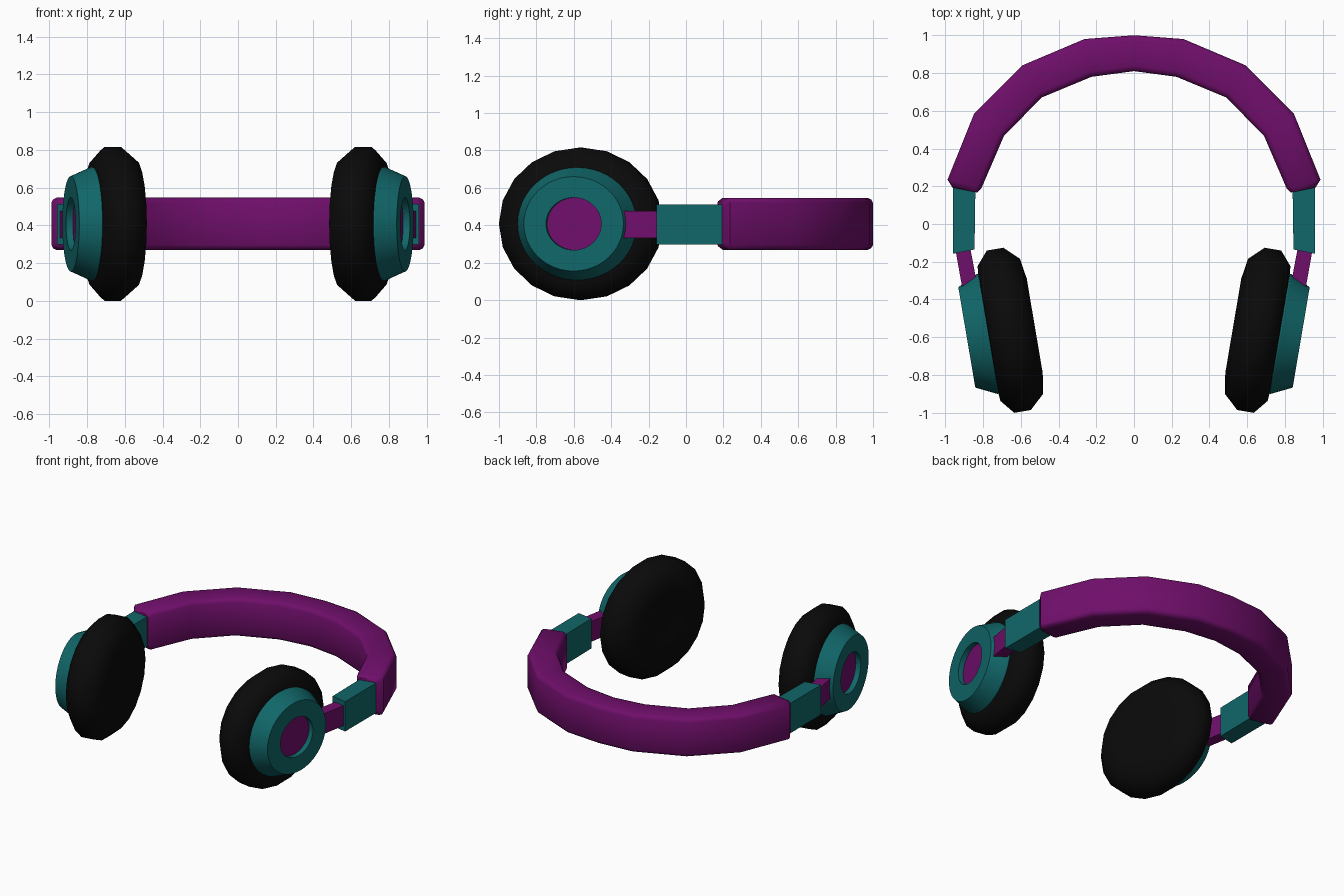
import bpy, bmesh, math
from mathutils import Vector

if "Cube" in bpy.data.objects:
    bpy.data.objects.remove(bpy.data.objects["Cube"])


def material(name, rgb):
    m = bpy.data.materials.new(name)
    m.diffuse_color = (*rgb, 1)
    m.use_nodes = True
    m.node_tree.nodes["Principled BSDF"].inputs["Base Color"].default_value = m.diffuse_color
    return m


PURPLE = material("purple", (0.16, 0.0045, 0.145))
TEAL = material("teal", (0.0055, 0.135, 0.142))
BLACK = material("black", (0.003, 0.003, 0.003))
ZC = 0.408  # height of the cup centres


def finish(name, bm, mat, smooth=None):
    bmesh.ops.recalc_face_normals(bm, faces=bm.faces)
    me = bpy.data.meshes.new(name)
    bm.to_mesh(me)
    bm.free()
    me.materials.append(mat)
    ob = bpy.data.objects.new(name, me)
    bpy.context.collection.objects.link(ob)
    if smooth:
        bpy.ops.object.select_all(action='DESELECT')
        ob.select_set(True)
        bpy.context.view_layer.objects.active = ob
        bpy.ops.object.shade_smooth_by_angle(angle=math.radians(smooth))
    return ob


def bridge(bm, rings, cap=True):
    n = len(rings[0])
    for a, b in zip(rings, rings[1:]):
        for i in range(n):
            j = (i + 1) % n
            bm.faces.new((a[i], a[j], b[j], b[i]))
    if cap:
        bm.faces.new(rings[0])
        bm.faces.new(rings[-1])


def prism(name, plan, z0, z1, mat, s):
    """Extrude a plan outline between two heights, on side s."""
    bm = bmesh.new()
    bridge(bm, [[bm.verts.new((s * x, y, z)) for x, y in plan] for z in (z0, z1)])
    finish(name, bm, mat)


def lathe(name, profile, sides, mat, s, smooth):
    """Spin (axis, radius) points round the tilted ear axis of side s."""
    bm = bmesh.new()
    c = Vector((0.663 * s, -0.563, ZC))
    n = Vector((0.986 * s, -0.167, 0))
    d = Vector((0.167 * s, 0.986, 0))
    w = Vector((0, 0, 0.935))
    rings = []
    for u, r in profile:
        rings.append([bm.verts.new(c + n * u + d * (r * math.cos(a)) + w * (r * math.sin(a)))
                      for a in (2 * math.pi * i / sides for i in range(sides))])
    bridge(bm, rings)
    finish(name, bm, mat, smooth)


# Headband: rounded section swept between an outer and an inner plan curve
outer = [(0, 1.0), (0.262, 0.98), (0.593, 0.84), (0.847, 0.585), (0.988, 0.235), (0.962, 0.193)]
inner = [(0, 0.81), (0.225, 0.78), (0.49, 0.67), (0.69, 0.465), (0.808, 0.19), (0.83, 0.167)]
corner = [(1, 0.112), (0.9, 0.13), (0.7, 0.139)]
section = (corner + [(-a, h) for a, h in reversed(corner)]
           + [(-a, -h) for a, h in corner] + [(a, -h) for a, h in reversed(corner)])
stations = [(o, i, k == 5) for k, (o, i) in enumerate(zip(outer, inner))]
path = [(o, i, e, -1) for o, i, e in reversed(stations[1:])] + [(o, i, e, 1) for o, i, e in stations]
bm = bmesh.new()
rings = []
for o, i, end, s in path:
    ring = []
    for a, h in section:
        t = (a + 1) / 2
        ring.append(bm.verts.new((s * (i[0] + (o[0] - i[0]) * t),
                                  i[1] + (o[1] - i[1]) * t,
                                  ZC + h * (0.86 if end else 1))))
    rings.append(ring)
bridge(bm, rings)
finish("headband", bm, PURPLE, 50)

for side, s in (("right", 1), ("left", -1)):
    # Slider sleeve and arm
    prism(side + "_slider_sleeve", [(0.96, 0.23), (0.84, 0.21), (0.845, -0.135), (0.96, -0.158)],
          0.298, 0.512, TEAL, s)
    prism(side + "_arm", [(0.949, -0.12), (0.869, -0.12), (0.816, -0.40), (0.897, -0.41)],
          0.333, 0.477, PURPLE, s)
    # Ear cushion
    lathe(side + "_ear_cushion",
          [(0.112, 0.1), (0.112, 0.30), (0.107, 0.362), (0.045, 0.436), (-0.044, 0.436),
           (-0.121, 0.364), (-0.139, 0.254), (-0.128, 0.13), (-0.124, 0.03)],
          20, BLACK, s, 50)
    # Cup shell with a round recess
    lathe(side + "_cup_shell",
          [(0.09, 0.322), (0.117, 0.322), (0.226, 0.27), (0.226, 0.15), (0.186, 0.15)],
          48, TEAL, s, 20)
    # Disc in the recess
    lathe(side + "_cup_disc", [(0.17, 0.15), (0.19, 0.15)], 48, PURPLE, s, 30)
